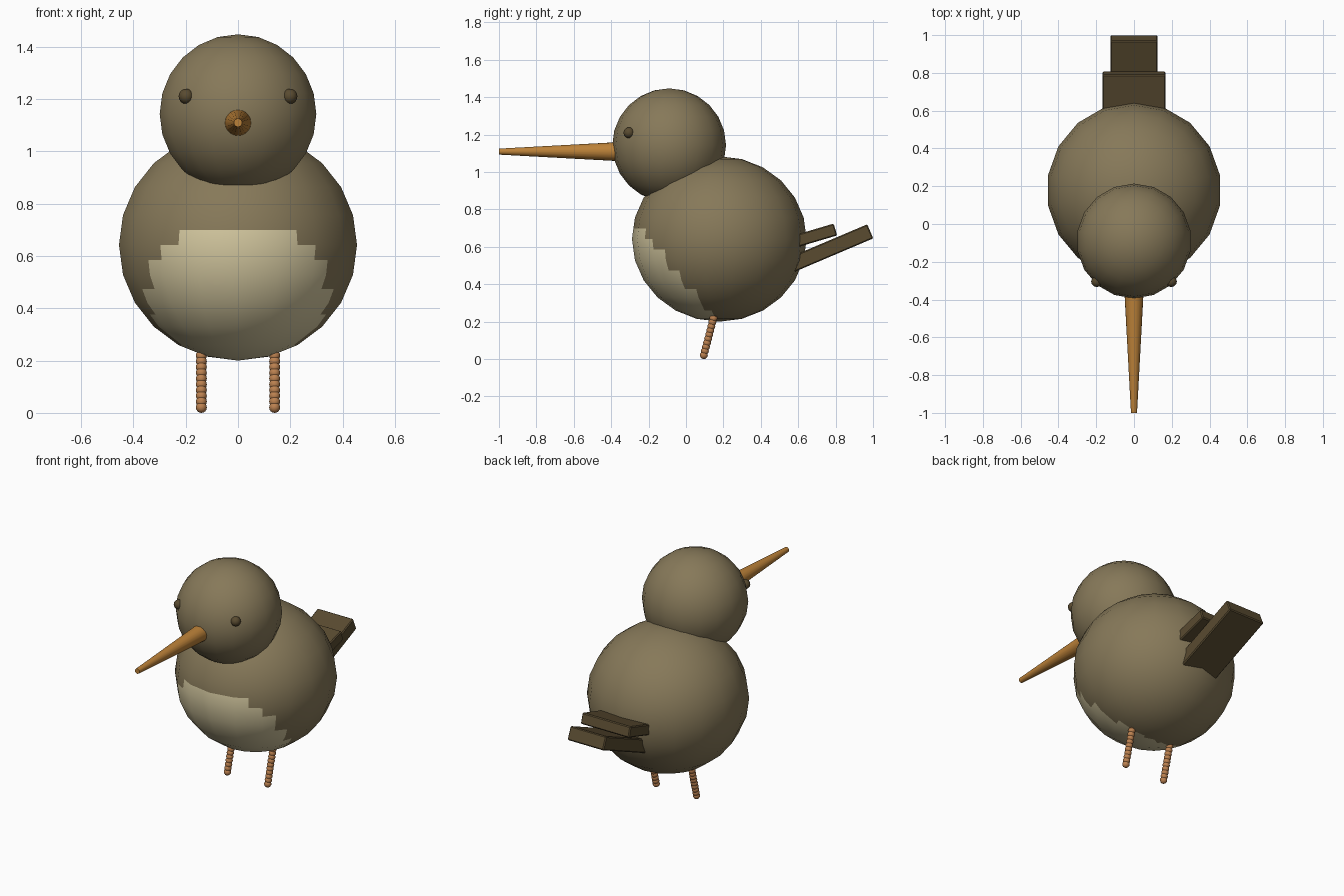
import bpy, bmesh
from math import radians
from mathutils import Matrix, Vector

if "Cube" in bpy.data.objects:
    bpy.data.objects.remove(bpy.data.objects["Cube"], do_unlink=True)


def material(name, rgb):
    m = bpy.data.materials.new(name)
    m.use_nodes = True
    m.diffuse_color = (*rgb, 1)
    m.node_tree.nodes["Principled BSDF"].inputs["Base Color"].default_value = (*rgb, 1)
    return m


olive = material("olive brown", (0.24, 0.19, 0.10))
cream = material("cream", (0.66, 0.58, 0.35))
dark = material("dark brown", (0.10, 0.07, 0.03))
amber = material("amber", (0.50, 0.22, 0.04))
tan = material("leg tan", (0.50, 0.22, 0.08))


def finish(name, bm, *mats, smooth=True):
    me = bpy.data.meshes.new(name)
    for f in bm.faces:
        f.smooth = smooth
    bm.to_mesh(me)
    bm.free()
    for m in mats:
        me.materials.append(m)
    ob = bpy.data.objects.new(name, me)
    bpy.context.collection.objects.link(ob)
    return ob


def place(loc, scale=(1, 1, 1), rot_x=0):
    return (Matrix.Translation(loc) @ Matrix.Rotation(radians(rot_x), 4, "X")
            @ Matrix.Diagonal((*scale, 1)))


# Body: faceted outline, face grid refined so the belly patch has stepped edges
centre, size = Vector((0, 0.178, 0.642)), Vector((0.462, 0.467, 0.442))
bm = bmesh.new()
bmesh.ops.create_uvsphere(bm, u_segments=18, v_segments=12, radius=1,
                          matrix=place(centre, size))
bmesh.ops.subdivide_edges(bm, edges=bm.edges[:], cuts=1, use_grid_fill=True)
for f in bm.faces:
    c = f.calc_center_median()
    f.material_index = int(c.z + 1.2 * c.y < 0.40)
body = finish("body", bm, olive, cream)
normals = []
for v in body.data.vertices:
    d = v.co - centre
    normals.append(Vector([d[i] / size[i] ** 2 for i in range(3)]).normalized())
body.data.normals_split_custom_set_from_vertices(normals)

# Head
head_centre = Vector((0, -0.09, 1.143))
bm = bmesh.new()
bmesh.ops.create_uvsphere(bm, u_segments=18, v_segments=12, radius=0.304,
                          matrix=place(head_centre))
finish("head", bm, olive)

# Beak: long tapered cone pointing forward
bm = bmesh.new()
bmesh.ops.create_cone(bm, cap_ends=True, segments=20, radius1=0.054, radius2=0.016,
                      depth=0.7, matrix=place((0, -0.65, 1.109), rot_x=90))
beak = finish("beak", bm, amber)
for p in beak.data.polygons:
    p.use_smooth = len(p.vertices) == 4

for side, label in ((1, "left"), (-1, "right")):
    # Eye: small bead set into the head
    bm = bmesh.new()
    bmesh.ops.create_uvsphere(bm, u_segments=12, v_segments=8, radius=0.029,
                              matrix=place((side * 0.198, -0.305, 1.21)))
    finish(label + "_eye", bm, dark)

    # Leg: stack of beads leaning forward towards the ground
    bm = bmesh.new()
    for i in range(12):
        z = 0.021 + i * 0.022
        bmesh.ops.create_uvsphere(bm, u_segments=12, v_segments=8, radius=0.021,
                                  matrix=place((side * 0.14, 0.09 + z * 0.26, z)))
    finish(label + "_leg", bm, tan)


# Tail: two overlapping slabs with slightly softened edges
def slab(name, loc, dims, tilt):
    bm = bmesh.new()
    bmesh.ops.create_cube(bm, size=1, matrix=place(loc, dims, tilt))
    bmesh.ops.bevel(bm, geom=bm.edges[:], offset=0.006, segments=1, affect="EDGES")
    finish(name, bm, dark, smooth=False)


slab("lower_tail", (0, 0.755, 0.585), (0.25, 0.5, 0.082), 23)
slab("upper_tail", (0, 0.655, 0.65), (0.336, 0.3, 0.066), 16.5)
